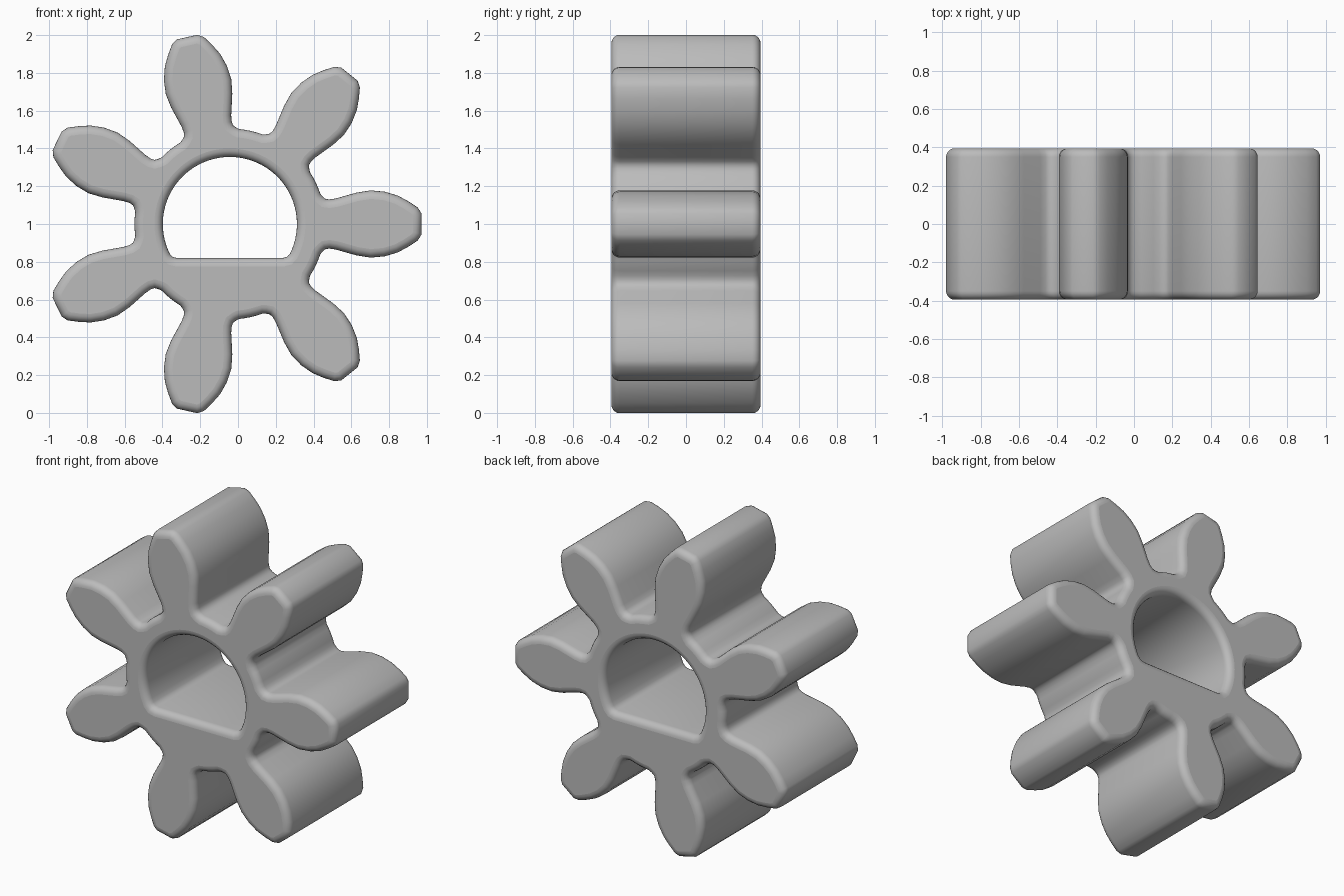
import bpy, bmesh, math
from mathutils import Vector, Matrix

cube = bpy.data.objects.get("Cube")
if cube:
    bpy.data.objects.remove(cube, do_unlink=True)

TEETH = 7
CENTRE = Vector((-0.043, 1.0))
HUB, BORE = 0.505, 0.355
HALF_DEPTH, ROUND, STEPS = 0.395, 0.045, 5

grey = bpy.data.materials.new("Medium grey")
grey.use_nodes = True
colour = (0.5, 0.5, 0.5, 1)
grey.diffuse_color = colour
grey.node_tree.nodes["Principled BSDF"].inputs["Base Color"].default_value = colour


def polar(radius, degrees):
    a = math.radians(degrees)
    return Vector((radius * math.cos(a), radius * math.sin(a)))


def gear_outline():
    # Upper half of one tooth, from its tip down to the valley
    half = [Vector(p) for p in (
        (1.015, 0.055), (0.995, 0.087), (0.945, 0.12), (0.89, 0.15), (0.82, 0.171),
        (0.745, 0.178), (0.67, 0.166), (0.56, 0.135), (0.527, 0.13),
        (0.506, 0.133), (0.492, 0.145))]
    half += [polar(HUB, 18.5), polar(HUB, 22)]
    lower = [Vector((p.x, -p.y)) for p in reversed(half)]
    tooth = lower + half + [polar(HUB, 180 / TEETH)]
    points = []
    for i in range(TEETH):
        turn = Matrix.Rotation(math.tau * i / TEETH, 2)
        points += [turn @ p for p in tooth]
    return points


def bore_outline():
    # Round bore with a flat floor and rounded corners
    arc = [polar(BORE, -22 + 224 * i / 48) for i in range(49)]
    corner = [Vector(p) for p in ((0.28, -0.18), (0.303, -0.174), (0.318, -0.158))]
    mirrored = [Vector((-p.x, p.y)) for p in reversed(corner)]
    return list(reversed(corner + arc + mirrored))


def inset(points, amount):
    # Move each corner into the material on the left of the path
    result = []
    for i, p in enumerate(points):
        a = (p - points[i - 1]).normalized()
        b = (points[(i + 1) % len(points)] - p).normalized()
        na, nb = Vector((-a.y, a.x)), Vector((-b.y, b.x))
        result.append(p + (na + nb) * amount / (1 + na.dot(nb)))
    return result


# Depth layers that round the front and back rims
rim = []
for i in range(STEPS + 1):
    a = math.pi / 2 * i / STEPS
    rim.append((ROUND * (1 - math.sin(a)), -HALF_DEPTH + ROUND * (1 - math.cos(a))))
layers = rim + [(d, -y) for d, y in reversed(rim)]

bm = bmesh.new()
caps = ([], [])
for outline in (gear_outline(), bore_outline()):
    rings = []
    for amount, y in layers:
        ring = [bm.verts.new((p.x + CENTRE.x, y, p.y + CENTRE.y))
                for p in inset(outline, amount)]
        rings.append(ring)
    n = len(outline)
    for low, high in zip(rings, rings[1:]):
        for i in range(n):
            j = (i + 1) % n
            bm.faces.new((low[i], low[j], high[j], high[i])).smooth = True
    for cap, ring in zip(caps, (rings[0], rings[-1])):
        cap += [bm.edges.get((ring[i - 1], ring[i])) for i in range(n)]

# Flat front and back faces around the bore
for cap, side in zip(caps, (-1, 1)):
    bmesh.ops.triangle_fill(bm, edges=cap, use_beauty=True, normal=(0, side, 0))
bmesh.ops.recalc_face_normals(bm, faces=bm.faces)
for face in bm.faces:
    face.smooth = abs(face.normal.y) < 0.999
for edge in bm.edges:
    edge.smooth = edge.calc_face_angle(0) < math.radians(40)

mesh = bpy.data.meshes.new("gear_wheel")
bm.to_mesh(mesh)
bm.free()
mesh.materials.append(grey)
gear = bpy.data.objects.new("gear_wheel", mesh)
bpy.context.collection.objects.link(gear)
